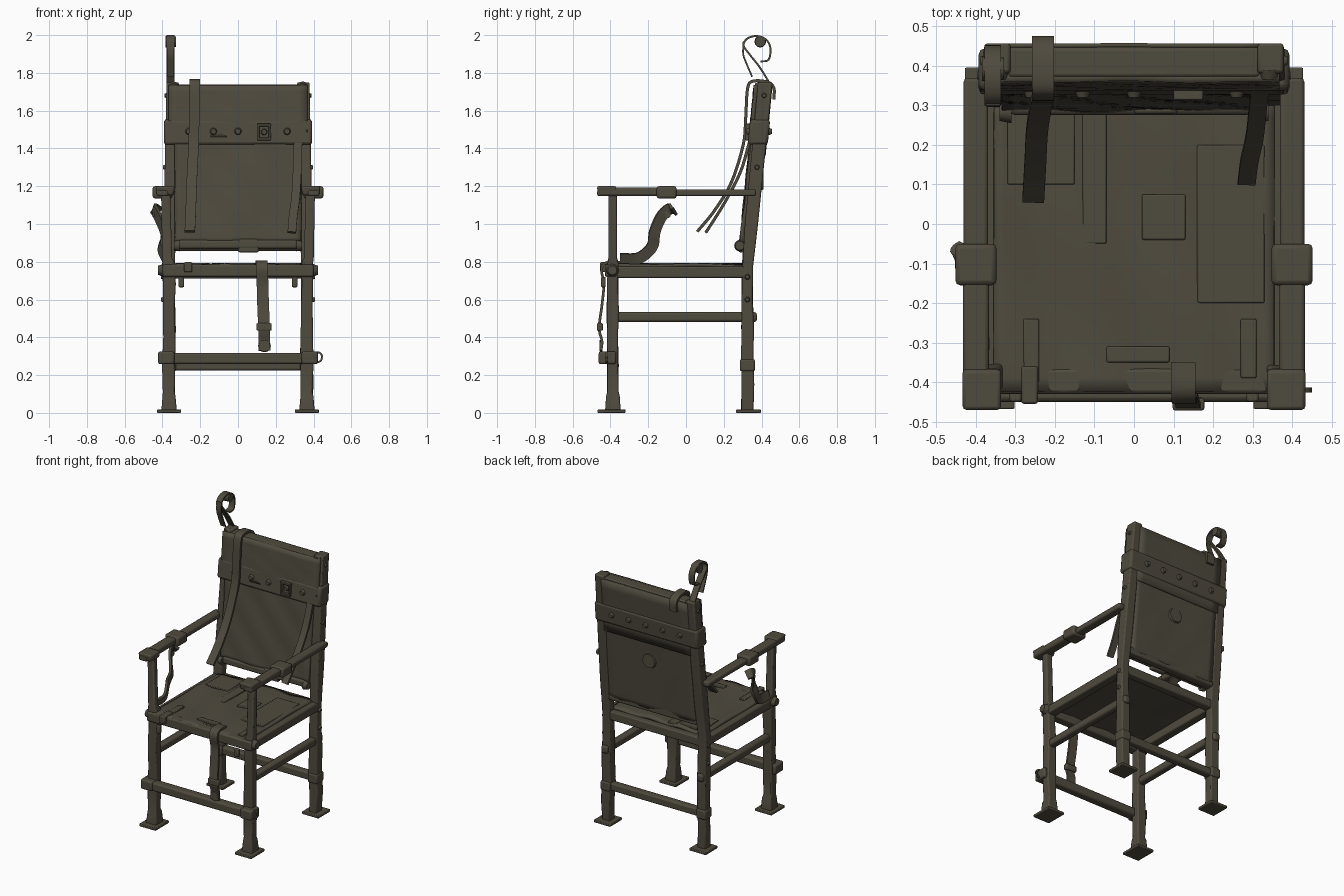
import bpy, bmesh, math, random
from mathutils import Vector, Matrix

if "Cube" in bpy.data.objects:
    bpy.data.objects.remove(bpy.data.objects["Cube"])

random.seed(4)
mat = bpy.data.materials.new("aged dark brown")
mat.diffuse_color = (0.078, 0.069, 0.048, 1)
mat.use_nodes = True
mat.node_tree.nodes["Principled BSDF"].inputs["Base Color"].default_value = mat.diffuse_color


def finish(name, bm, bevel=0):
    bmesh.ops.recalc_face_normals(bm, faces=bm.faces)
    me = bpy.data.meshes.new(name)
    bm.to_mesh(me)
    bm.free()
    me.materials.append(mat)
    ob = bpy.data.objects.new(name, me)
    bpy.context.collection.objects.link(ob)
    if bevel:
        m = ob.modifiers.new("bevel", 'BEVEL')
        m.width, m.segments, m.limit_method = bevel, 2, 'ANGLE'
    return ob


def loft(name, rings, bevel=0):
    """Solid through a list of equally long rings of points."""
    bm = bmesh.new()
    vs = [[bm.verts.new(p) for p in r] for r in rings]
    n = len(vs[0])
    for a, b in zip(vs, vs[1:]):
        for i in range(n):
            bm.faces.new((a[i], a[(i + 1) % n], b[(i + 1) % n], b[i]))
    bm.faces.new(vs[0])
    bm.faces.new(vs[-1])
    return finish(name, bm, bevel)


def post(name, secs, bevel=0.008):
    """Upright piece, sections (x, y, z, half x, half y)."""
    return loft(name, [[(x - a, y - b, z), (x + a, y - b, z), (x + a, y + b, z), (x - a, y + b, z)]
                       for x, y, z, a, b in secs], bevel)


def box(name, x0, x1, y0, y1, z0, z1, bevel=0.008):
    cx, cy, a, b = (x0 + x1) / 2, (y0 + y1) / 2, (x1 - x0) / 2, (y1 - y0) / 2
    return post(name, [(cx, cy, z0, a, b), (cx, cy, z1, a, b)], bevel)


def smooth(pts, n=6):
    p = [Vector(q) for q in pts]
    p = [2 * p[0] - p[1]] + p + [2 * p[-1] - p[-2]]
    out = []
    for i in range(1, len(p) - 2):
        a, b, c, d = p[i - 1:i + 3]
        for k in range(n):
            t = k / n
            out.append(0.5 * (2 * b + (c - a) * t + (2 * a - 5 * b + 4 * c - d) * t * t
                              + (3 * b - a - 3 * c + d) * t ** 3))
    return out + [p[-2]]


def strap(name, pts, width, thick=0.012, side=(1, 0, 0)):
    """Flat ribbon along a smoothed path, its width along 'side'."""
    p = smooth(pts)
    rings = []
    for i, q in enumerate(p):
        t = (p[min(i + 1, len(p) - 1)] - p[max(i - 1, 0)]).normalized()
        w = Vector(side)
        w = (w - t * w.dot(t)).normalized()
        n = t.cross(w) * thick / 2
        w = w * width / 2
        rings.append([q - w - n, q + w - n, q + w + n, q - w + n])
    return loft(name, rings)


def disc(name, loc, r, h, axis, taper=0.65):
    """Stud or bolt head: short tapered cylinder along an axis."""
    bm = bmesh.new()
    rot = Vector((0, 0, 1)).rotation_difference(Vector(axis)).to_matrix().to_4x4()
    bmesh.ops.create_cone(bm, cap_ends=True, segments=12, radius1=r, radius2=r * taper, depth=h,
                          matrix=Matrix.Translation(loc) @ rot)
    return finish(name, bm)


def sheet(name, fn, nu, nv, thick):
    """Slightly wavy leather sheet with thickness."""
    bm = bmesh.new()
    g = [[bm.verts.new(fn(i / nu, j / nv)) for i in range(nu + 1)] for j in range(nv + 1)]
    for j in range(nv):
        for i in range(nu):
            bm.faces.new((g[j][i], g[j][i + 1], g[j + 1][i + 1], g[j + 1][i]))
    ob = finish(name, bm)
    m = ob.modifiers.new("thickness", 'SOLIDIFY')
    m.thickness, m.offset = thick, 0
    return ob


def yb(z):
    """Centre line of the leaning back."""
    return 0.325 + 0.098 * max(0, z - 0.78)


def j(a=0.003):
    return random.uniform(-a, a)


# legs, feet, arms and side rails, left and right
for s, side in ((-1, "left"), (1, "right")):
    x = 0.365 * s
    post(side + "_front_leg", [(x, -0.387, 0.0, .042, .042), (x, -0.387, 0.09, .034, .036)] +
         [(x + j(), -0.387 + j(), z, .032 + j(), .03 + j()) for z in (.11, .25, .4, .55, .68, .79)] +
         [(x + .01 * s, -0.388, .82, .026, .023), (x + .018 * s, -0.388, 1.16, .024, .022)])
    post(side + "_back_leg", [(x + j(), yb(z) + j(), z, .031 + j(), .031 + j())
                              for z in (0, .15, .3, .45, .6, .78)] +
         [(x - .02 * s * (z - .78), yb(z), z, .033, .034 + .004 * (z - .78)) for z in (1, 1.25, 1.5, 1.75)])
    box(side + "_front_foot", x - .063, x + .063, -.468, -.32, 0, .018, .004)
    box(side + "_back_foot", x - .063, x + .063, .265, .396, 0, .018, .004)
    ax = 0.4 * s
    post(side + "_arm_tip", [(ax - .015 * s, -.415, 1.152, .045, .05), (ax - .015 * s, -.42, 1.2, .05, .052)], .01)
    box(side + "_arm", ax - .031, ax + .031, -.47, .37, 1.147, 1.183, .01)
    box(side + "_arm_front", ax - .033, ax + .033, -.46, -.06, 1.15, 1.192, .01)
    box(side + "_arm_band", ax - .052, ax + .052, -.155, -.05, 1.135, 1.2, .012)
    box(side + "_side_stretcher", x - .024, x + .024, -.41, .375, .482, .533, .012)
    box(side + "_seat_rail", x - .03, x + .03, -.41, .34, .715, .775)
    disc(side + "_seat_bolt", (x + .04 * s, -.39, .755), .037, .035, (s, 0, 0))
    box(side + "_low_front_joint", x - .043 + .015 * s, x + .043 + .015 * s, -.462, -.37, .258, .325, .01)
    box(side + "_low_back_joint", x - .036, x + .036, .285, .365, .22, .285, .01)
    for z in (.6, .72, 1.3, 1.68):
        disc(side + "_back_leg_bolt", (x - .02 * s * max(0, z - .78) + .035 * s, yb(z), z), .015, .014, (s, 0, 0))
    disc(side + "_post_knob", (.342 * s, yb(1.725) - .04, 1.725), .03, .025, (0, -1, 0))
    box(side + "_hanging_tag", .3 * s - .015, .3 * s + .015, -.45, -.425, .665, .72, .006)
    # panel hem ends seen from the side
    disc(side + "_hem_roll", (.325 * s, .285, .885), .03, .03, (s, 0, 0), .8)

# cross rails
box("front_stretcher", -.4, .4, -.45, -.39, .258, .318, .012)
box("back_stretcher", -.36, .36, .3, .35, .225, .278, .01)
box("front_seat_rail", -.4, .4, -.43, -.365, .72, .785, .01)
box("back_seat_rail", -.36, .36, .295, .35, .712, .772)
box("top_back_rail", -.32, .32, yb(1.7) - .045, yb(1.7) + .033, 1.68, 1.738, .01)
box("lower_back_rail", -.34, .34, yb(.89) - .025, yb(.89) + .03, .858, .915, .01)

# seat leather with folds, flaps and tears as thin plates
sheet("seat", lambda u, v: (-.355 + .71 * u, -.425 + .735 * v,
      .776 + .005 * math.sin(19 * u + 3 * v) + .003 * math.sin(11 * v + 7 * u)), 28, 20, .018)
for n, a in enumerate(((-.28, -.24, -.4, -.24), (.27, .31, -.39, -.24), (-.13, -.07, -.05, .3),
                       (.02, .13, -.04, .075), (-.07, .09, -.35, -.31), (-.32, -.15, .1, .28),
                       (.16, .33, -.2, .2))):
    box("seat_patch_%d" % n, *a, .78, .793, .004)
box("left_rail_clasp", -.285, -.243, -.455, -.36, .745, .798, .006)

# back leather: lower front, upper front and rear sheets
def back(half, z0, z1, off, amp):
    return lambda u, v: ((2 * u - 1) * half, yb(z0 + (z1 - z0) * v) + off
                         + amp * math.sin(13 * u + 5 * v) * math.sin(9 * v + 4 * u), z0 + (z1 - z0) * v)
sheet("back_front_lower", back(.335, .9, 1.5, -.04, .006), 20, 20, .022)
sheet("back_front_upper", back(.368, 1.46, 1.735, -.048, .003), 16, 8, .022)
sheet("back_rear", back(.33, .87, 1.73, .022, .002), 16, 20, .016)
sheet("back_rear_flap", back(.33, 1.36, 1.73, .034, .001), 12, 6, .01)
box("back_hem", -.315, .315, .276, .308, .868, .915, .012)
box("back_hem_tab", 0, .11, .278, .31, .85, .92, .008)
disc("rear_round_patch", (0, yb(1.23) + .034, 1.23), .052, .012, (0, 1, 0), .9)

# broad band around the back with studs and a buckle
post("back_band", [(0, yb(1.42) - .008, 1.42, .393, .053), (0, yb(1.553) - .008, 1.553, .393, .053)], .015)
for i in range(5):
    x = -.26 + .13 * i
    disc("rear_stud", (x, yb(1.49) + .05, 1.49), .021, .02, (0, 1, 0))
    if i != 3:
        disc("front_stud", (x, yb(1.49) - .065, 1.49), .021, .02, (0, -1, 0))
bz = 1.487
for name, a in (("top", (.1, .175, bz + .03, bz + .044)), ("bottom", (.1, .175, bz - .044, bz - .03)),
                ("left", (.1, .113, bz - .04, bz + .04)), ("right", (.162, .175, bz - .04, bz + .04))):
    box("buckle_" + name, a[0], a[1], yb(bz) - .08, yb(bz) - .055, a[2], a[3], .003)
disc("buckle_pin", (.138, yb(bz) - .063, bz), .02, .02, (0, -1, 0))

# long shoulder straps on the front of the back
strap("left_shoulder_strap", [(-.23, .465, 1.66), (-.23, .465, 1.72), (-.23, .43, 1.752), (-.23, .35, 1.755),
      (-.23, .325, 1.71), (-.232, .316, 1.56), (-.235, .303, 1.42), (-.245, .24, 1.22),
      (-.25, .15, 1.07), (-.255, .06, .96)], .055, .016)
strap("right_shoulder_strap", [(.318, .335, 1.43), (.313, .29, 1.28), (.305, .22, 1.14),
      (.292, .16, 1.04), (.285, .105, .955)], .045, .016)

# strap hanging over the seat front
strap("seat_strap", [(.125, -.35, .797), (.125, -.42, .796), (.127, -.447, .76), (.13, -.435, .68),
      (.133, -.445, .57), (.138, -.46, .45), (.139, -.445, .38), (.14, -.45, .33)], .062, .014)
box("seat_strap_buckle", .098, .178, -.472, -.44, .435, .475, .006)
disc("seat_strap_end", (.14, -.45, .355), .034, .018, (0, -1, 0), .9)

# loose strap at the left arm
strap("left_arm_strap", [(-.385, -.35, .815), (-.385, -.25, .82), (-.41, -.18, .88), (-.395, -.165, .96),
      (-.425, -.13, 1.04), (-.445, -.085, 1.08), (-.42, -.06, 1.065)], .06, .016, (.25, -.6, .75))
disc("left_arm_strap_stud", (-.44, -.1, 1.05), .02, .025, (-1, 0, 0))

# curled hook on the left post
hook = [(.44, 1.75), (.39, 1.83), (.335, 1.9), (.305, 1.945), (.325, 1.982), (.375, 1.995), (.425, 1.975),
        (.447, 1.93), (.437, 1.87), (.395, 1.86)]
strap("top_hook", [(-.357, y, z) for y, z in hook], .042, .01)
strap("top_hook_brace", [(-.357, y, z) for y, z in ((.35, 1.78), (.32, 1.85), (.303, 1.9), (.305, 1.965))], .036, .009)
disc("top_hook_knob", (-.357, .393, 1.965), .031, .055, (1, 0, 0), .9)

# ring at the right end of the front stretcher
ring = [(.42 + .026 * math.cos(t * math.tau / 8), -.42, .295 + .026 * math.sin(t * math.tau / 8)) for t in range(9)]
strap("stretcher_ring", ring, .012, .01, (0, 1, 0))

# soften rounded surfaces, keep corners sharp
bpy.ops.object.select_all(action='DESELECT')
for o in bpy.context.collection.objects:
    o.select_set(True)
    bpy.context.view_layer.objects.active = o
bpy.ops.object.shade_smooth_by_angle(angle=math.radians(35))
